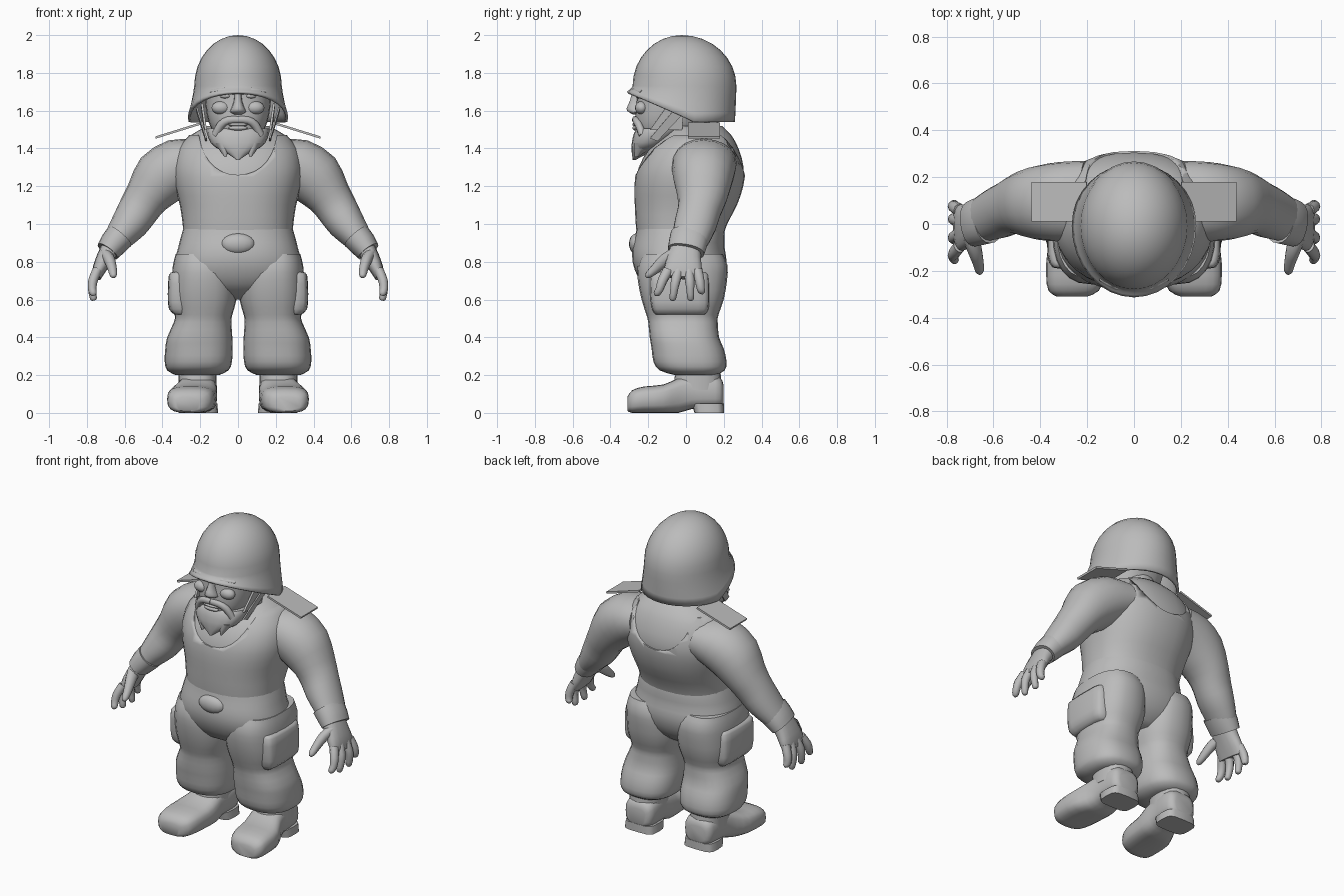
import bpy, bmesh, math
from mathutils import Vector as V

grey = bpy.data.materials.new("plain grey")
grey.diffuse_color = (0.5, 0.5, 0.5, 1)


def finish(name, bm, mirror=False, angle=50):
    bmesh.ops.recalc_face_normals(bm, faces=bm.faces)
    me = bpy.data.meshes.new(name)
    bm.to_mesh(me)
    bm.free()
    me.materials.append(grey)
    ob = bpy.data.objects.new(name, me)
    bpy.context.collection.objects.link(ob)
    bpy.ops.object.select_all(action='DESELECT')
    ob.select_set(True)
    bpy.context.view_layer.objects.active = ob
    bpy.ops.object.shade_smooth_by_angle(angle=math.radians(angle))
    if mirror:
        ob.modifiers.new("mirror", 'MIRROR')
    return ob


def smooth_rings(rings, sub):
    """Catmull-Rom interpolation of (centre, u, v) rings."""
    out = []
    for i in range(len(rings) - 1):
        p0, p1, p2, p3 = (rings[min(max(j, 0), len(rings) - 1)] for j in range(i - 1, i + 3))
        for s in range(sub):
            t = s / sub
            out.append(tuple(0.5 * (2 * b + (c - a) * t + (2 * a - 5 * b + 4 * c - d) * t * t
                                    + (3 * b - a - 3 * c + d) * t ** 3)
                             for a, b, c, d in zip(p0, p1, p2, p3)))
    return out + [rings[-1]]


def loft(name, rings, n=24, power=2.0, sub=2, mirror=False, angle=50):
    bm = bmesh.new()
    loops = []
    for c, u, v in smooth_rings(rings, sub):
        loop = []
        for k in range(n):
            a = 2 * math.pi * k / n
            ca, sa = math.cos(a), math.sin(a)
            e = 2 / power
            loop.append(bm.verts.new(c + u * math.copysign(abs(ca) ** e, ca)
                                     + v * math.copysign(abs(sa) ** e, sa)))
        loops.append(loop)
    for a, b in zip(loops, loops[1:]):
        for k in range(n):
            bm.faces.new((a[k], a[(k + 1) % n], b[(k + 1) % n], b[k]))
    bm.faces.new(loops[0])
    bm.faces.new(loops[-1])
    return finish(name, bm, mirror, angle)


def level(z, x0, x1, y0, y1):      # horizontal ring
    return (V(((x0 + x1) / 2, (y0 + y1) / 2, z)), V(((x1 - x0) / 2, 0, 0)), V((0, (y1 - y0) / 2, 0)))


def upright(y, x0, x1, z0, z1):    # ring facing y
    return (V(((x0 + x1) / 2, y, (z0 + z1) / 2)), V(((x1 - x0) / 2, 0, 0)), V((0, 0, (z1 - z0) / 2)))


def limb(points):                  # (x, y, z, radius, radius along y) -> rings across the path
    ps = [V(p[:3]) for p in points]
    out = []
    for i, p in enumerate(points):
        t = (ps[min(i + 1, len(ps) - 1)] - ps[max(i - 1, 0)]).normalized()
        v = (V((0, 1, 0)) - t * t.y).normalized()
        out.append((ps[i], t.cross(v) * p[3], v * p[4]))
    return out


def ball(name, centre, size, mirror=False):
    bm = bmesh.new()
    bmesh.ops.create_uvsphere(bm, u_segments=16, v_segments=10, radius=1)
    for v in bm.verts:
        v.co = V(centre) + V([a * b for a, b in zip(v.co, size)])
    return finish(name, bm, mirror)


def plate(name, corners, thick, mirror=True):
    bm = bmesh.new()
    f = bm.faces.new([bm.verts.new(c) for c in corners])
    f.normal_update()
    off = f.normal * thick
    top = bmesh.ops.extrude_face_region(bm, geom=[f])
    for v in top["geom"]:
        if isinstance(v, bmesh.types.BMVert):
            v.co += off
    return finish(name, bm, mirror, 30)


# Shirt, and the vest over it with a scooped neckline
body = [(0.92, .28, -.25, .185), (1.0, .285, -.258, .21), (1.1, .30, -.263, .262), (1.2, .325, -.265, .295),
        (1.3, .335, -.25, .305), (1.4, .31, -.195, .278), (1.47, .25, -.12, .24), (1.52, .16, -.08, .19)]
loft("shirt", [level(z, -w, w, f, b) for z, w, f, b in body], 32, 2.3)
vest = loft("vest", [level(z, -w - .008, w + .008, f - .008, b + .008) for z, w, f, b in body[:-1]], 32, 2.3)
scoop = loft("neckline_cutter", [upright(y, -.21, .21, 1.26, 1.80) for y in (-.6, .6)], 32, 2.2, 1)
scoop.hide_render = True
scoop.hide_set(True)
cut = vest.modifiers.new("neckline", 'BOOLEAN')
cut.object = scoop
loft("neck", [level(1.45, -.15, .15, -.12, .19), level(1.52, -.13, .13, -.14, .14),
              level(1.62, -.13, .13, -.14, .12)])

# Arms, cuffs and hands
arm = [(.20, .10, 1.33, .12, .17), (.31, .095, 1.305, .15, .17), (.41, .09, 1.24, .152, .158),
       (.485, .085, 1.14, .118, .132), (.53, .07, 1.07, .108, .115), (.575, .05, 1.0, .098, .112),
       (.635, .025, .925, .076, .10), (.675, .005, .875, .062, .088)]
loft("arm", limb(arm), 20, 2.1, 2, True)
loft("cuff", limb([(.625, .02, .935, .078, .104), (.66, .01, .895, .074, .102), (.69, .0, .855, .064, .098)]),
     20, 2.2, 2, True)
loft("palm", limb([(.67, .0, .88, .052, .08), (.705, -.01, .82, .045, .09), (.735, -.015, .76, .036, .10),
                   (.75, -.02, .715, .024, .095)]), 16, 2.5, 2, True)
for i, (y0, y1, z1) in enumerate([(-.095, -.155, .62), (-.04, -.07, .595), (.015, .025, .595), (.06, .085, .63)]):
    ym = (y0 + y1) / 2
    loft("finger_%d" % (i + 1), limb([(.745, y0, .755, .026, .028), (.768, ym, .70, .025, .026),
                                      (.772, (ym + y1) / 2, .655, .022, .022), (.765, y1, z1 + .01, .018, .018),
                                      (.762, y1, z1, .008, .008)]), 10, 2, 2, True)
loft("thumb", limb([(.70, -.05, .84, .03, .04), (.68, -.11, .81, .03, .035), (.665, -.165, .76, .024, .026),
                    (.66, -.20, .73, .019, .018), (.658, -.212, .72, .008, .008)]), 10, 2, 2, True)

# Shoulder pads
plate("shoulder_pad", [(.20, .01, 1.525), (.435, .01, 1.452), (.435, .18, 1.452), (.20, .18, 1.525)], .012)

# Trousers: seat, legs, side pockets and belt buckle
loft("trouser_seat", [level(.975, -.29, .29, -.262, .20), level(.93, -.303, .303, -.27, .205),
                      level(.87, -.318, .318, -.283, .205), level(.80, -.335, .335, -.283, .215),
                      level(.72, -.325, .325, -.255, .20), level(.65, -.24, .24, -.20, .16),
                      level(.60, -.10, .10, -.10, .10)], 32, 2.3)
loft("trouser_leg", [level(.84, .05, .33, -.23, .195), level(.78, .015, .345, -.255, .22),
                     level(.70, .005, .35, -.255, .217), level(.60, .008, .35, -.235, .20),
                     level(.52, .03, .335, -.21, .172), level(.48, .035, .34, -.20, .168),
                     level(.40, .03, .375, -.192, .175), level(.34, .028, .385, -.182, .20),
                     level(.27, .032, .388, -.172, .215), level(.225, .05, .375, -.14, .205),
                     level(.20, .10, .33, -.06, .16)], 24, 2.5, 2, True)
loft("side_pocket", [level(.745, .27, .345, -.17, .10), level(.73, .25, .366, -.19, .12),
                     level(.63, .25, .372, -.19, .125), level(.55, .25, .366, -.18, .12),
                     level(.52, .27, .335, -.16, .10)], 16, 4, 2, True)
ball("belt_buckle", (0, -.262, .895), (.09, .04, .055))

# Boots and heels
loft("boot", [upright(-.31, .20, .33, .01, .085), upright(-.285, .15, .365, 0, .12),
              upright(-.22, .125, .375, 0, .14), upright(-.12, .115, .37, 0, .15),
              upright(-.04, .11, .335, .0, .185), upright(.03, .115, .315, .02, .205),
              upright(.12, .11, .31, .025, .205), upright(.18, .12, .30, .03, .19),
              upright(.198, .15, .27, .05, .15)], 20, 3, 2, True)
loft("boot_heel", [level(0, .105, .315, .045, .20), level(.05, .11, .31, .03, .20)], 16, 4, 1, True)
loft("ankle", [level(.12, .115, .315, -.07, .19), level(.26, .115, .315, -.05, .18)], 20, 2.5, 1, True)

# Head
loft("head", [level(1.44, -.09, .09, -.24, .02), level(1.50, -.14, .14, -.262, .08),
              level(1.58, -.165, .165, -.268, .12), level(1.66, -.175, .175, -.262, .16),
              level(1.74, -.18, .18, -.262, .18)], 24, 2.5)
loft("nose", [level(1.70, -.018, .018, -.285, -.22), level(1.65, -.022, .022, -.298, -.22),
              level(1.61, -.036, .036, -.315, -.22), level(1.592, -.042, .042, -.303, -.22),
              level(1.58, -.022, .022, -.28, -.22)], 12, 2, 2)
loft("brow", limb([(.01, -.26, 1.695, .012, .018), (.07, -.262, 1.708, .016, .022),
                   (.14, -.225, 1.70, .012, .02)]), 10, 2, 2, True)
ball("eye", (.068, -.25, 1.677), (.028, .016, .012), True)
ball("cheek", (.09, -.235, 1.615), (.05, .035, .035), True)
ball("lower_lip", (0, -.268, 1.508), (.05, .016, .013))
ball("upper_lip", (0, -.27, 1.527), (.055, .014, .009))

# Moustache and beard with pointed locks
loft("moustache", limb([(0, -.272, 1.552, .018, .014), (.05, -.268, 1.55, .02, .016),
                        (.09, -.25, 1.525, .022, .02), (.12, -.23, 1.47, .02, .02)]), 10, 2, 2, True)
loft("beard", [level(1.505, -.165, .165, -.258, -.01), level(1.48, -.165, .165, -.276, -.03),
               level(1.43, -.145, .145, -.287, -.09), level(1.40, -.11, .11, -.288, -.14),
               level(1.375, -.06, .06, -.287, -.20), level(1.34, -.008, .008, -.282, -.265)], 20, 2.3, 2)
loft("beard_lock", [level(1.43, .03, .13, -.275, -.16), level(1.40, .045, .105, -.278, -.19),
                    level(1.355, .062, .072, -.272, -.25)], 10, 2, 1, True)
plate("sideburn", [(.165, -.19, 1.50), (.17, -.02, 1.50), (.185, -.01, 1.63), (.185, -.09, 1.64)], .012)
plate("chin_strap", [(.165, -.19, 1.455), (.165, -.15, 1.44), (.215, .0, 1.60), (.215, -.05, 1.62)], .008)

# Helmet: dome that flares towards a rim raised at the front
bm = bmesh.new()
n, rows, loops = 32, 12, []
for r in range(rows):
    t = r / rows
    loop = []
    for k in range(n):
        a = 2 * math.pi * k / n
        sx, sy = math.cos(a), math.sin(a)
        rim = 1.54 + .16 * max(0, .20 - sy) / 1.2
        if r < 4:                       # lower wall
            z = rim + (1.73 - rim) * r / 4
            s, flare = 1.0, (1 - r / 4) ** 1.3
        else:                           # rounded crown
            q = (r - 4) / (rows - 4) * math.pi / 2
            z, s, flare = 1.73 + .27 * math.sin(q), math.cos(q), 0
        x = sx * s * (.232 + .034 * flare)
        y = -.008 + sy * s * (.275 + (.03 if sy < 0 else -.008) * flare)
        loop.append(bm.verts.new((x, y - .015 * (1 - s), z)))
    loops.append(loop)
for a, b in zip(loops, loops[1:]):
    for k in range(n):
        bm.faces.new((a[k], a[(k + 1) % n], b[(k + 1) % n], b[k]))
tip = bm.verts.new((0, -.023, 2.0))
for k in range(n):
    bm.faces.new((loops[-1][k], loops[-1][(k + 1) % n], tip))
helmet = finish("helmet", bm)
shell = helmet.modifiers.new("thickness", 'SOLIDIFY')
shell.thickness = .015
